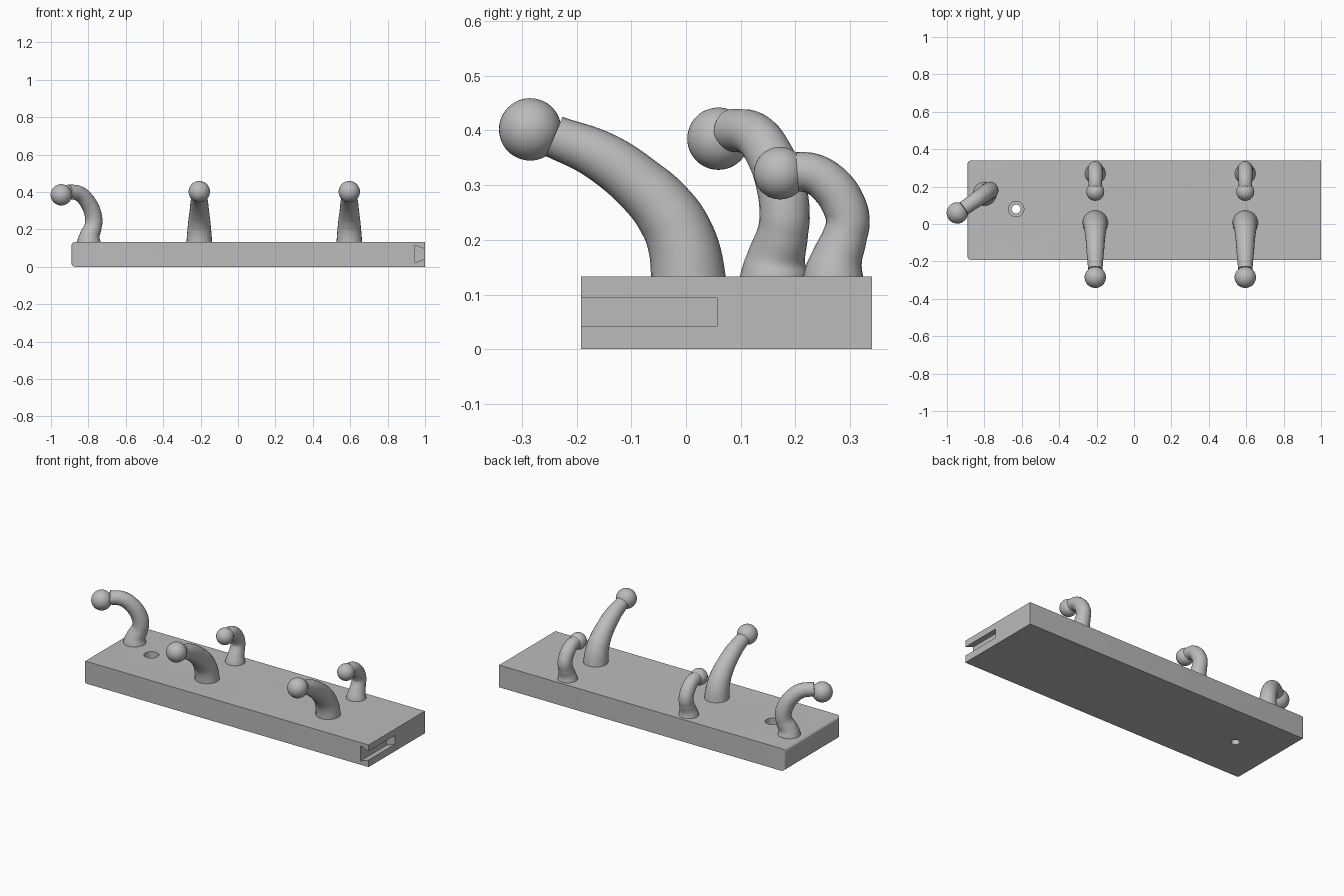
import bpy, bmesh, math
from mathutils import Vector

cube = bpy.data.objects.get("Cube")
if cube:
    bpy.data.objects.remove(cube, do_unlink=True)

grey = bpy.data.materials.new("plain grey")
grey.use_nodes = True
colour = (0.5, 0.5, 0.5, 1)
grey.diffuse_color = colour
grey.node_tree.nodes["Principled BSDF"].inputs["Base Color"].default_value = colour

TOP = 0.133


def activate(ob):
    bpy.ops.object.select_all(action='DESELECT')
    ob.select_set(True)
    bpy.context.view_layer.objects.active = ob


def smooth(ob, angle=30):
    activate(ob)
    bpy.ops.object.shade_smooth_by_angle(angle=math.radians(angle))


def mesh_object(name, bm):
    bmesh.ops.recalc_face_normals(bm, faces=bm.faces)
    me = bpy.data.meshes.new(name)
    bm.to_mesh(me)
    bm.free()
    ob = bpy.data.objects.new(name, me)
    bpy.context.collection.objects.link(ob)
    me.materials.append(grey)
    return ob


def prism(name, profile, y0, y1):
    """Extrude an x-z outline along y."""
    bm = bmesh.new()
    face = bm.faces.new([bm.verts.new((x, y0, z)) for x, z in profile])
    ext = bmesh.ops.extrude_face_region(bm, geom=[face])
    bmesh.ops.translate(bm, vec=(0, y1 - y0, 0),
                        verts=[v for v in ext["geom"] if isinstance(v, bmesh.types.BMVert)])
    return mesh_object(name, bm)


def cylinder(name, x, y, z0, z1, r):
    bm = bmesh.new()
    bmesh.ops.create_cone(bm, cap_ends=True, segments=48, radius1=r, radius2=r, depth=z1 - z0)
    bmesh.ops.translate(bm, vec=(x, y, (z0 + z1) / 2), verts=bm.verts)
    return mesh_object(name, bm)


def cut(target, cutter):
    cutter.hide_render = True
    mod = target.modifiers.new("cut", 'BOOLEAN')
    mod.operation = 'DIFFERENCE'
    mod.solver = 'EXACT'
    mod.object = cutter
    activate(target)
    bpy.ops.object.modifier_apply(modifier=mod.name)
    bpy.data.objects.remove(cutter, do_unlink=True)


# Base board, with the edges around its right-hand end rounded
X0 = -0.89
board = prism("base_board", [(X0, 0), (1, 0), (1, TOP), (X0, TOP)], -0.192, 0.34)
bm = bmesh.new()
bm.from_mesh(board.data)
end_edges = [e for e in bm.edges if all(v.co.x < X0 + 0.001 for v in e.verts)]
bmesh.ops.bevel(bm, geom=end_edges, offset=0.02, segments=5, profile=0.5, affect='EDGES')
bm.to_mesh(board.data)
bm.free()

# Dovetail slot and counterbored screw hole
cut(board, prism("slot_cutter", [(1.011, 0.046), (1.011, 0.091), (0.945, 0.115), (0.945, 0.022)],
                 -0.25, 0.057))
cut(board, cylinder("hole_cutter", -0.63, 0.08, -0.05, 0.2, 0.024))
cut(board, cylinder("counterbore_cutter", -0.63, 0.08, 0.065, 0.2, 0.041))
smooth(board, 25)


def hook(name, base, direction, path, ball):
    """Tapered bent stem; path holds (reach, height above board, radius)."""
    d = Vector(direction).normalized()

    def place(reach, height):
        return (base[0] + d.x * reach, base[1] + d.y * reach, TOP + height)

    points = [(path[0][0], -0.015, path[0][2])] + path
    cu = bpy.data.curves.new(name + "_stem", 'CURVE')
    cu.dimensions = '3D'
    cu.bevel_depth = 1
    cu.bevel_resolution = 10
    cu.resolution_u = 8
    cu.use_fill_caps = True
    sp = cu.splines.new('BEZIER')
    sp.radius_interpolation = 'CARDINAL'
    sp.bezier_points.add(len(points) - 1)
    for bp, (s, h, r) in zip(sp.bezier_points, points):
        bp.co = place(s, h)
        bp.radius = r
        bp.handle_left_type = bp.handle_right_type = 'AUTO'
    stem = bpy.data.objects.new(name + "_stem", cu)
    bpy.context.collection.objects.link(stem)
    cu.materials.append(grey)
    activate(stem)
    bpy.ops.object.convert(target='MESH')
    smooth(bpy.context.object, 40)

    # Ball at the tip
    bm = bmesh.new()
    bmesh.ops.create_uvsphere(bm, u_segments=40, v_segments=24, radius=ball[2])
    bmesh.ops.translate(bm, vec=place(ball[0], ball[1]), verts=bm.verts)
    smooth(mesh_object(name + "_ball", bm))


long_path = [(0, 0, .068), (.014, .07, .063), (.042, .12, .058), (.085, .165, .052),
             (.16, .22, .046), (.245, .256, .039)]
short_path = [(0, 0, .055), (-.006, .032, .047), (-.02, .072, .041), (-.026, .102, .04),
              (-.018, .132, .04), (.005, .166, .039), (.038, .188, .037), (.072, .192, .036)]
end_path = [(0, 0, .063), (-.005, .032, .054), (-.025, .077, .047), (-.032, .112, .046),
            (-.02, .167, .045), (.016, .222, .043), (.065, .259, .041), (.138, .268, .039)]

# Two pairs of long front hooks and short back hooks
for side, x in (("right", -0.207), ("left", 0.595)):
    hook("front_hook_" + side, (x, 0.004), (0, -1), long_path, (.289, .269, .057))
    hook("back_hook_" + side, (x, 0.27), (0, -1), short_path, (.098, .189, .048))

# Angled hook at the rounded end
hook("end_hook", (-0.797, 0.162), (-.82, -.57), end_path, (.18, .252, .057))
